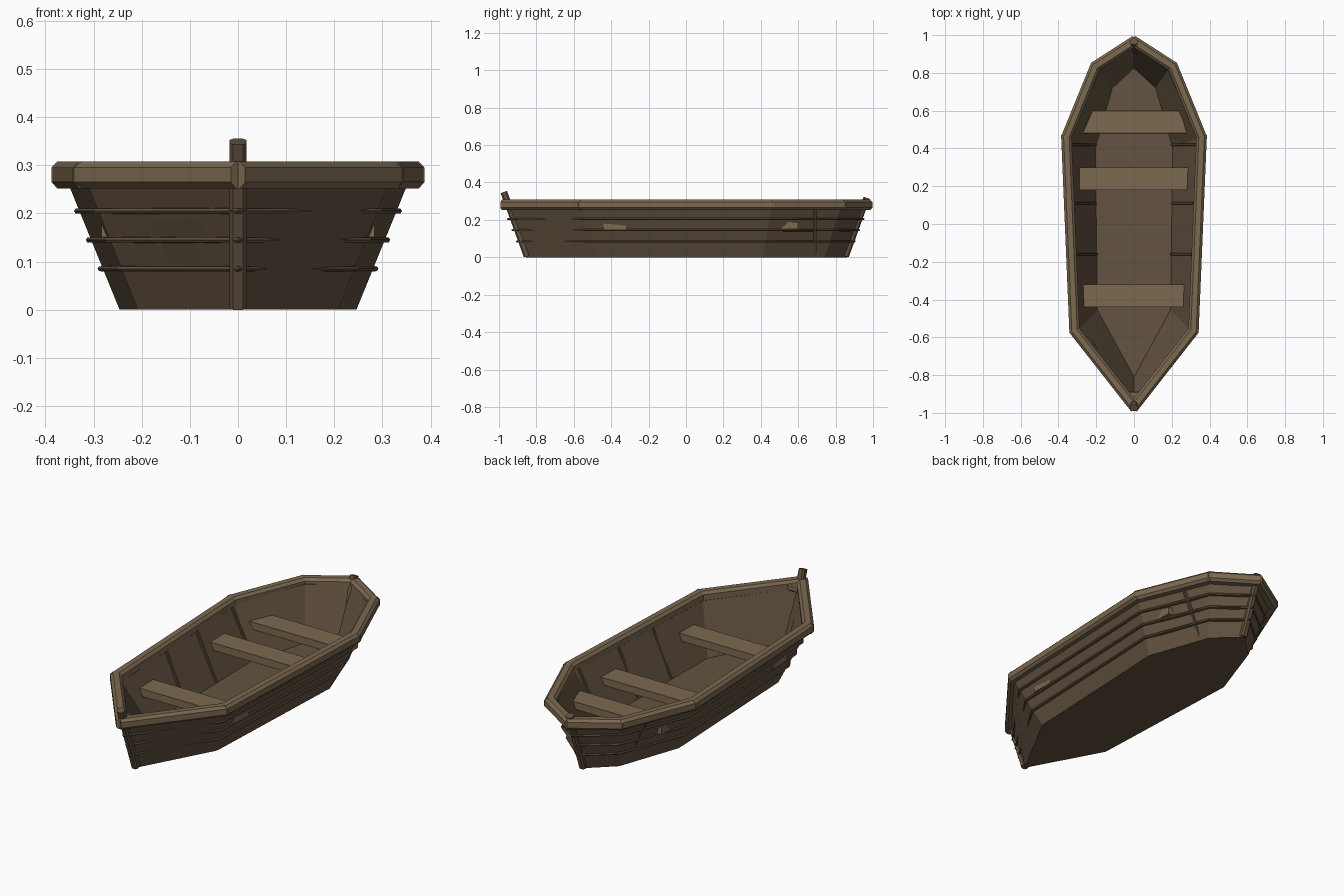
import bpy
from mathutils import Vector

if "Cube" in bpy.data.objects:
    bpy.data.objects.remove(bpy.data.objects["Cube"])


def material(name, rgb):
    m = bpy.data.materials.new(name)
    m.diffuse_color = (*rgb, 1)
    m.use_nodes = True
    m.node_tree.nodes["Principled BSDF"].inputs["Base Color"].default_value = m.diffuse_color
    return m


HULL = material("dark_wood", (0.125, 0.086, 0.052))
TRIM = material("light_wood", (0.2, 0.142, 0.08))


def make(name, verts, faces, mat):
    me = bpy.data.meshes.new(name)
    me.from_pydata([tuple(v) for v in verts], [], faces)
    me.materials.append(mat)
    ob = bpy.data.objects.new(name, me)
    bpy.context.collection.objects.link(ob)
    return ob


def full(half):
    """Mirror a bow-to-stern half outline into a closed counter-clockwise loop."""
    return [Vector(p) for p in half] + [Vector((-x, y)) for x, y in half[-2:0:-1]]


def offset(loop, d):
    """Push a loop outwards by d with mitred corners."""
    out = []
    for i, p in enumerate(loop):
        a = (p - loop[i - 1]).normalized()
        b = (loop[(i + 1) % len(loop)] - p).normalized()
        n = Vector((a.y, -a.x)) + Vector((b.y, -b.x))
        out.append(p + n * (2 * d / n.length_squared))
    return out


def loft(name, rings, mat, closed=False):
    """Skin (loop, z) rings; cap both ends, or join last ring to first."""
    n, k = len(rings[0][0]), len(rings)
    verts = [(p.x, p.y, z) for loop, z in rings for p in loop]
    faces = []
    for r in range(k if closed else k - 1):
        s = (r + 1) % k
        for i in range(n):
            j = (i + 1) % n
            faces.append((r * n + i, r * n + j, s * n + j, s * n + i))
    if not closed:
        faces.append(tuple(range(n))[::-1])
        faces.append(tuple((k - 1) * n + i for i in range(n)))
    return make(name, verts, faces, mat)


def beam(name, p, q, w, h, c, mat, side=None, ext=0.0):
    """Straight timber from p to q with chamfered w x h section."""
    p, q = Vector(p), Vector(q)
    d = (q - p).normalized()
    s = Vector(side) if side else d.cross(Vector((0, 0, 1))).normalized()
    u = s.cross(d).normalized()
    a, b = w / 2, h / 2
    prof = [(a, c - b), (a, b - c), (a - c, b), (c - a, b),
            (-a, b - c), (-a, c - b), (c - a, -b), (a - c, -b)]
    verts = [e + s * x + u * y for e in (p - d * ext, q + d * ext) for x, y in prof]
    faces = [(i, (i + 1) % 8, 8 + (i + 1) % 8, 8 + i) for i in range(8)]
    faces += [tuple(range(8))[::-1], tuple(range(8, 16))]
    ob = make(name, verts, [f[::-1] for f in faces], mat)
    return ob


# Hull shell: outer wall, rim, inner wall and floor
TOP = 0.28
bottom = full([(0, -0.855), (0.208, -0.47), (0.246, 0.41), (0.13, 0.74), (0, 0.86)])
top = full([(0, -0.97), (0.32, -0.57), (0.36, 0.46), (0.197, 0.83), (0, 0.97)])
floor = full([(0, -0.81), (0.193, -0.455), (0.205, 0.40), (0.115, 0.72), (0, 0.825)])
loft("hull", [(bottom, 0), (top, TOP), (offset(top, -0.022), TOP), (floor, 0.025)], HULL)

# Plank ridges around the outside
for k, z in enumerate((0.085, 0.145, 0.205)):
    section = [(-0.01, -0.006), (0.008, -0.005), (0.011, 0), (0.008, 0.005), (-0.01, 0.006)]
    rings = []
    for d, dz in section:
        t = z / TOP
        wall = [a.lerp(b, t) for a, b in zip(bottom, top)]
        rings.append((offset(wall, d), z + dz))
    loft(f"plank_ridge_{k + 1}", rings, HULL, closed=True)

# Gunwale rails, one timber per hull side
rail = full([(0, -0.967), (0.315, -0.565), (0.358, 0.46), (0.205, 0.835), (0, 0.967)])
for i, p in enumerate(rail):
    q = rail[(i + 1) % len(rail)]
    beam(f"gunwale_{i + 1}", (p.x, p.y, TOP), (q.x, q.y, TOP),
         0.055, 0.056, 0.013, TRIM, ext=0.011)

# Bow and stern posts, bow block
beam("bow_post", (0, -0.85, 0.006), (0, -0.974, 0.349), 0.036, 0.036, 0.008, HULL, (1, 0, 0))
beam("stern_post", (0, 0.853, 0.006), (0, 0.966, 0.318), 0.036, 0.036, 0.008, HULL, (1, 0, 0))
beam("bow_block", (-0.04, -0.908, 0.278), (0.04, -0.908, 0.278), 0.045, 0.035, 0.006, TRIM)

# Seats
for k, (y, w) in enumerate(((-0.38, 0.284), (0.24, 0.297), (0.54, 0.277))):
    beam(f"seat_{k + 1}", (-w, y, 0.17), (w, y, 0.17), 0.12, 0.04, 0.001, TRIM)

# Ribs on both inner walls
for k, (y, x0, x1) in enumerate(((-0.16, 0.203, 0.312), (0.11, 0.209, 0.322),
                                 (0.42, 0.208, 0.335), (0.69, 0.143, 0.25))):
    for label, s in (("left", -1), ("right", 1)):
        beam(f"rib_{k + 1}_{label}", (s * x0, y, 0.025), (s * x1, y, 0.265),
             0.015, 0.025, 0.003, HULL, (0, 1, 0))

# Consistent outward normals
import bmesh
for ob in bpy.context.collection.objects:
    bm = bmesh.new()
    bm.from_mesh(ob.data)
    bmesh.ops.recalc_face_normals(bm, faces=bm.faces)
    bm.to_mesh(ob.data)
    bm.free()
